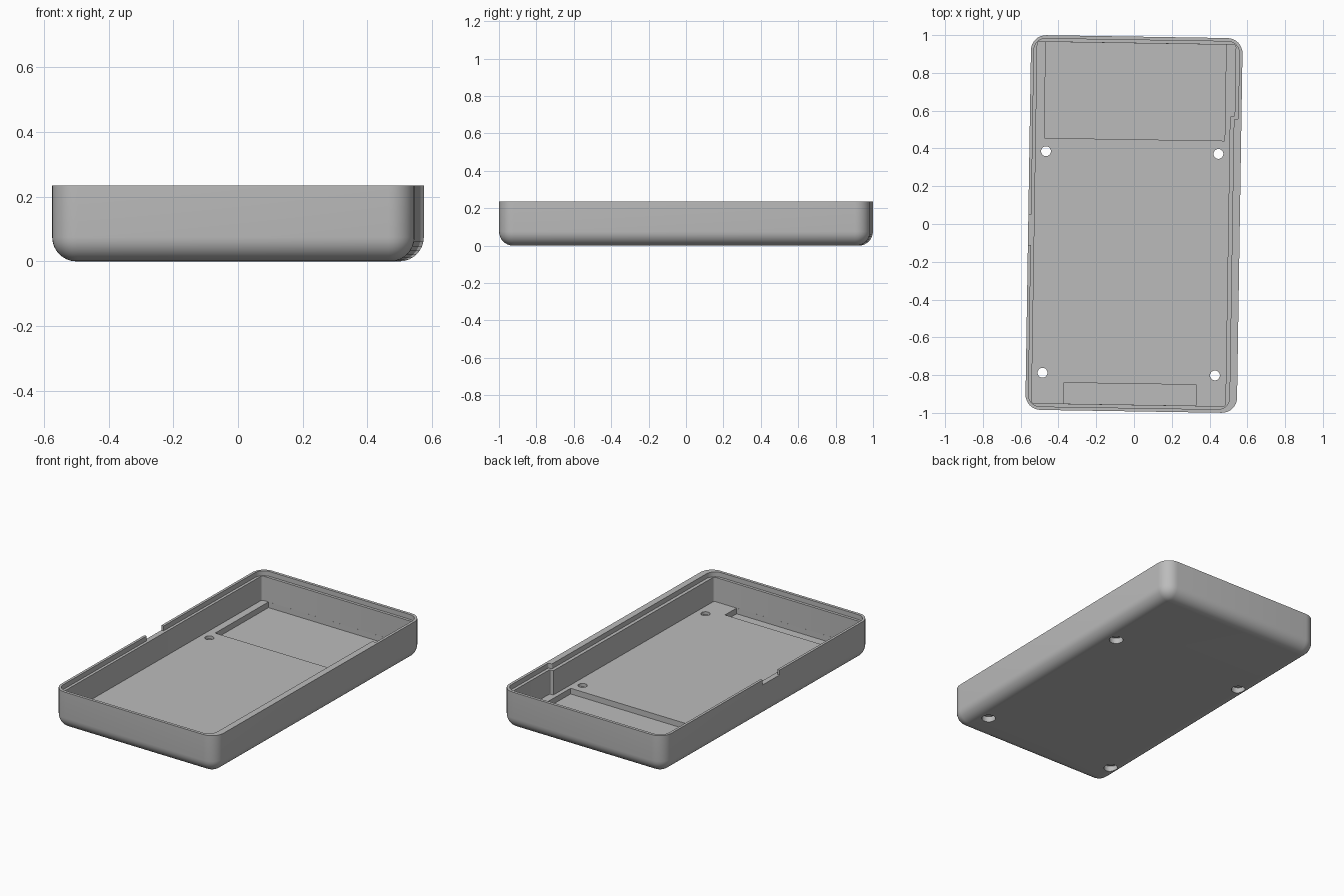
import bpy, bmesh, math
from mathutils import Vector

cube = bpy.data.objects.get("Cube")
if cube:
    bpy.data.objects.remove(cube, do_unlink=True)

HX, HY, HEIGHT = 0.56, 0.992, 0.235      # half width, half length, height
CORNER, FILLET = 0.08, 0.075
FLOOR, POCKET, LEDGE = 0.055, 0.02, 0.205
TILT = math.radians(-0.9)

grey = bpy.data.materials.new("light grey plastic")
grey.use_nodes = True
colour = (0.5, 0.5, 0.5, 1)
grey.diffuse_color = colour
grey.node_tree.nodes["Principled BSDF"].inputs["Base Color"].default_value = colour


def rounded(points, radius, steps=8):
    """Outline of a right-angled polygon with rounded corners."""
    pts = [Vector(p) for p in points]
    out = []
    for i, p in enumerate(pts):
        to_prev, to_next = pts[i - 1] - p, pts[(i + 1) % len(pts)] - p
        r = min(radius, 0.3 * to_prev.length, 0.3 * to_next.length)
        u, v = to_prev.normalized(), to_next.normalized()
        centre = p + r * (u + v)
        for k in range(steps + 1):
            a = math.pi / 2 * k / steps
            out.append(centre - r * (v * math.cos(a) + u * math.sin(a)))
    return out


def rect(x0, x1, y0, y1):
    return [(x0, y0), (x1, y0), (x1, y1), (x0, y1)]


def stack(name, layers):
    """Closed solid through a list of (outline, z) layers."""
    bm = bmesh.new()
    rings = [[bm.verts.new((p[0], p[1], z)) for p in outline] for outline, z in layers]
    n = len(rings[0])
    for low, high in zip(rings, rings[1:]):
        for i in range(n):
            j = (i + 1) % n
            bm.faces.new((low[i], low[j], high[j], high[i]))
    bm.faces.new(rings[0][::-1])
    bm.faces.new(rings[-1])
    bmesh.ops.recalc_face_normals(bm, faces=bm.faces)
    mesh = bpy.data.meshes.new(name)
    bm.to_mesh(mesh)
    bm.free()
    obj = bpy.data.objects.new(name, mesh)
    mesh.materials.append(grey)
    bpy.context.collection.objects.link(obj)
    return obj


def disc(x, y, r, n=32):
    return [(x + r * math.cos(math.tau * k / n), y + r * math.sin(math.tau * k / n))
            for k in range(n)]


# Outer shell with rounded corners and a filleted underside
layers = []
for k in range(9):
    a = math.pi / 2 * k / 8
    inset = FILLET * (1 - math.sin(a))
    x, y = HX - inset, HY - inset
    layers.append((rounded(rect(-x, x, -y, y), CORNER - inset), FILLET * (1 - math.cos(a))))
layers.append((rounded(rect(-HX, HX, -HY, HY), CORNER), HEIGHT))
tray = stack("enclosure_tray", layers)


def cut(layers):
    cutter = stack("cutter", layers)
    cutter.hide_render = True
    mod = tray.modifiers.new("cut", 'BOOLEAN')
    mod.operation, mod.solver, mod.object = 'DIFFERENCE', 'EXACT', cutter
    bpy.context.view_layer.objects.active = tray
    bpy.ops.object.modifier_apply(modifier=mod.name)
    bpy.data.objects.remove(cutter, do_unlink=True)


def stepped(x0, x1, x2, y, step):
    """Inner outline whose +x wall is thinner behind the step."""
    return [(x0, -y), (x1, -y), (x1, step), (x2, step), (x2, y), (x0, y)]


def prism(outline, z0, z1):
    return [(outline, z0), (outline, z1)]


# Rim ledge, then main cavity
cut(prism(rounded(stepped(-0.544, 0.52, 0.543, 0.974, 0.563), 0.06), LEDGE, 0.3))
cut(prism(rounded(stepped(-0.527, 0.499, 0.524, 0.957, 0.578), 0.012, 3), FLOOR, 0.28))

# Sunken floor pockets at back and front
cut(prism(rect(-0.482, 0.473, 0.448, 0.9568), POCKET, 0.1))
cut(prism(rect(-0.357, 0.343, -0.9568, -0.846), POCKET, 0.1))

# Notch in the side rim
cut(prism(rect(-0.6, -0.54, -0.12, 0.042), LEDGE, 0.3))

# Counterbored screw holes
for x in (-0.472, 0.441):
    for y in (-0.795, 0.378):
        cut(prism(disc(x, y, 0.026), -0.05, 0.1))
        cut(prism(disc(x, y, 0.04), -0.05, 0.035))

# Smooth curved surfaces and turn the tray slightly
tray.rotation_euler.z = TILT
bpy.ops.object.select_all(action='DESELECT')
tray.select_set(True)
bpy.context.view_layer.objects.active = tray
bpy.ops.object.shade_smooth_by_angle(angle=math.radians(30))
